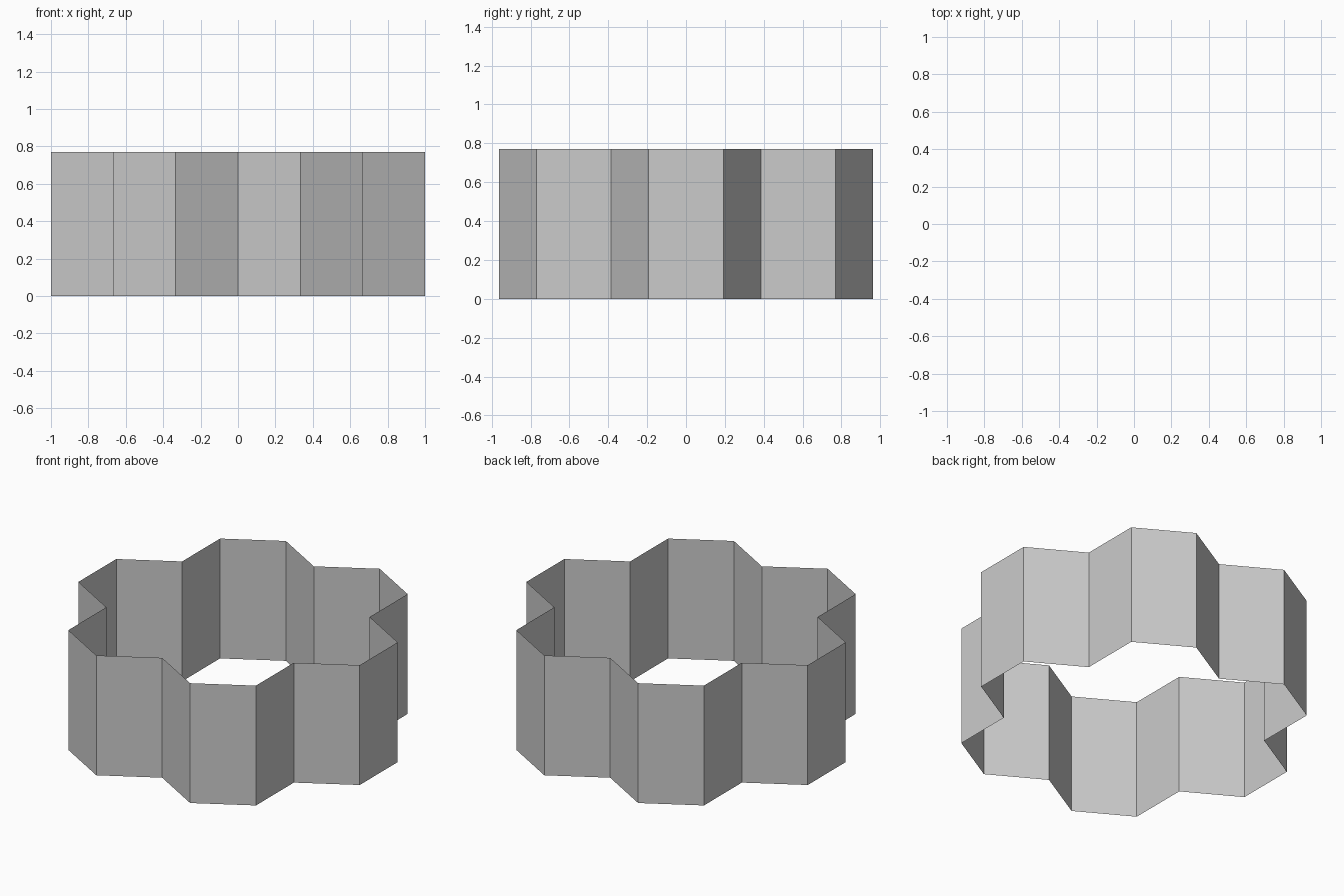
import bpy, bmesh
from math import sqrt, pi
from mathutils import Vector, Matrix

if "Cube" in bpy.data.objects:
    bpy.data.objects.remove(bpy.data.objects["Cube"])

side = 2 / (3 * sqrt(3))      # hexagon edge length
height = 2 * side

# One sixth of the outline of seven packed hexagons, repeated around z
sector = [Vector((1, -side / 2, 0)), Vector((1, side / 2, 0)), Vector((2 / 3, side, 0))]
outline = [Matrix.Rotation(i * pi / 3, 3, 'Z') @ p for i in range(6) for p in sector]

# Thin upright wall, open at top and bottom
bm = bmesh.new()
low = [bm.verts.new(p) for p in outline]
high = [bm.verts.new(p + Vector((0, 0, height))) for p in outline]
for i in range(len(outline)):
    j = (i + 1) % len(outline)
    bm.faces.new((low[i], low[j], high[j], high[i]))

mesh = bpy.data.meshes.new("hexagon_cluster_wall")
bm.to_mesh(mesh)
bm.free()
wall = bpy.data.objects.new("hexagon_cluster_wall", mesh)
bpy.context.collection.objects.link(wall)
